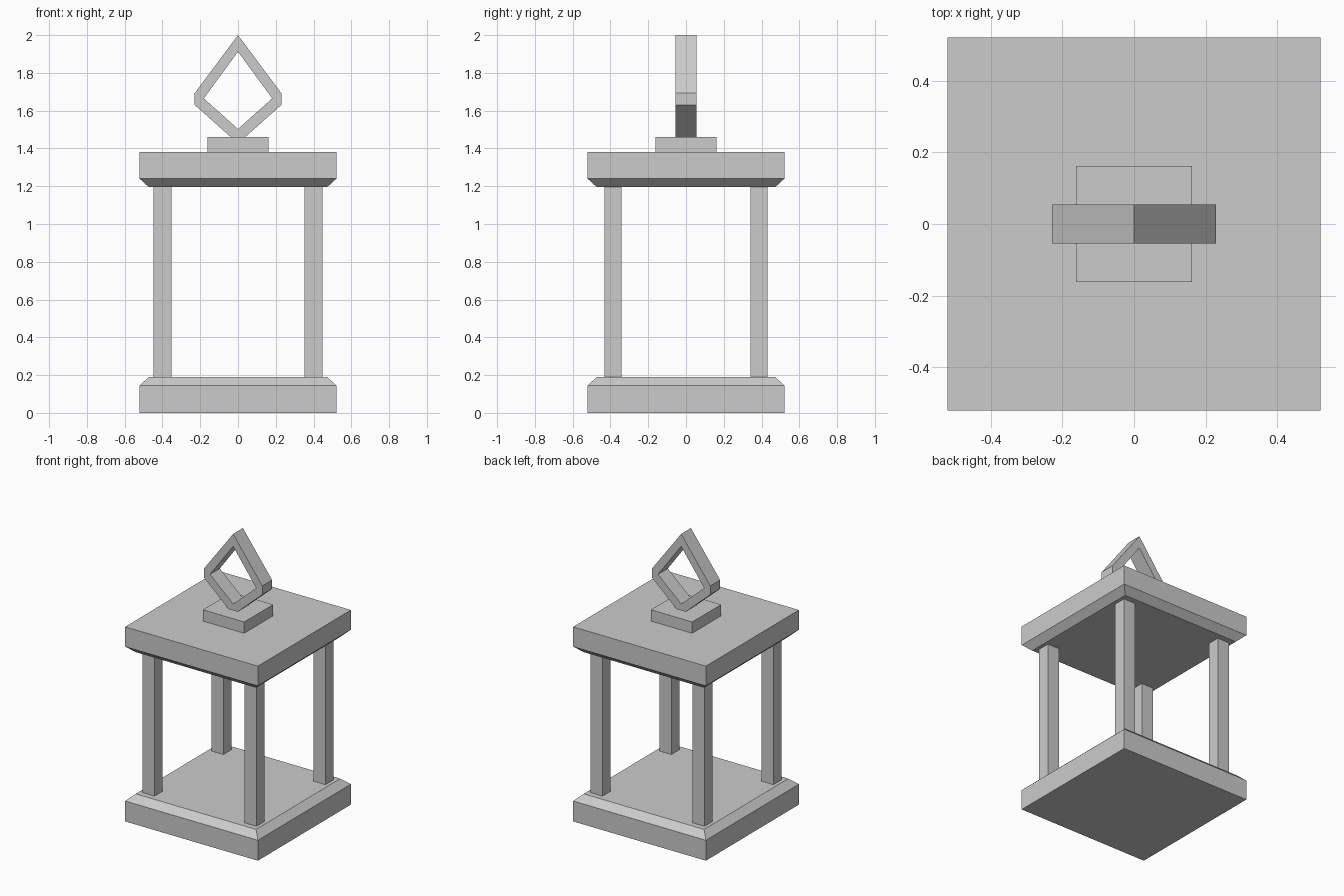
import bpy, bmesh

if "Cube" in bpy.data.objects:
    bpy.data.objects.remove(bpy.data.objects["Cube"])


def finish(name, bm):
    bmesh.ops.recalc_face_normals(bm, faces=bm.faces)
    mesh = bpy.data.meshes.new(name)
    bm.to_mesh(mesh)
    bm.free()
    obj = bpy.data.objects.new(name, mesh)
    bpy.context.collection.objects.link(obj)
    return obj


def stack(name, levels, cx=0, cy=0):
    """Solid from rectangular levels (half x, half y, z), bottom to top."""
    bm = bmesh.new()
    rings = [[bm.verts.new((cx + sx * hx, cy + sy * hy, z))
              for sx, sy in ((-1, -1), (1, -1), (1, 1), (-1, 1))]
             for hx, hy, z in levels]
    for a, b in zip(rings, rings[1:]):
        for i in range(4):
            j = (i + 1) % 4
            bm.faces.new((a[i], a[j], b[j], b[i]))
    bm.faces.new(rings[0][::-1])
    bm.faces.new(rings[-1])
    return finish(name, bm)


# Base and roof slabs with one bevelled rim each
stack("base_slab", [(0.521, 0.521, 0), (0.521, 0.521, 0.145), (0.472, 0.472, 0.19)])
stack("roof_slab", [(0.472, 0.472, 1.195), (0.521, 0.521, 1.24), (0.521, 0.521, 1.38)])

# Four corner posts
for side, sx in (("left", -1), ("right", 1)):
    for end, sy in (("front", -1), ("back", 1)):
        stack(f"{end}_{side}_post", [(0.047, 0.045, 0.19), (0.047, 0.045, 1.195)],
              sx * 0.4, sy * 0.386)

# Small plinth under the ring
stack("plinth", [(0.162, 0.162, 1.38), (0.162, 0.162, 1.46)])

# Diamond hanging ring: matching outer and inner outlines, given depth
outer = [(0, 2.0), (0.229, 1.693), (0.229, 1.63), (0.038, 1.46),
         (-0.038, 1.46), (-0.229, 1.63), (-0.229, 1.693)]
inner = [(0, 1.912), (0.181, 1.665), (0, 1.503), (-0.181, 1.665)]
match = [0, 1, 1, 2, 2, 3, 3]
bm = bmesh.new()
caps = []
for y in (-0.055, 0.055):
    o = [bm.verts.new((x, y, z)) for x, z in outer]
    n = [bm.verts.new((x, y, z)) for x, z in inner]
    caps.append((o, n))
    for i in range(7):
        j = (i + 1) % 7
        a, b = n[match[i]], n[match[j]]
        bm.faces.new((o[i], o[j], b) if a is b else (o[i], o[j], b, a))
for f, b in zip(*caps):
    for i in range(len(f)):
        j = (i + 1) % len(f)
        bm.faces.new((f[i], f[j], b[j], b[i]))
finish("hanging_ring", bm)
